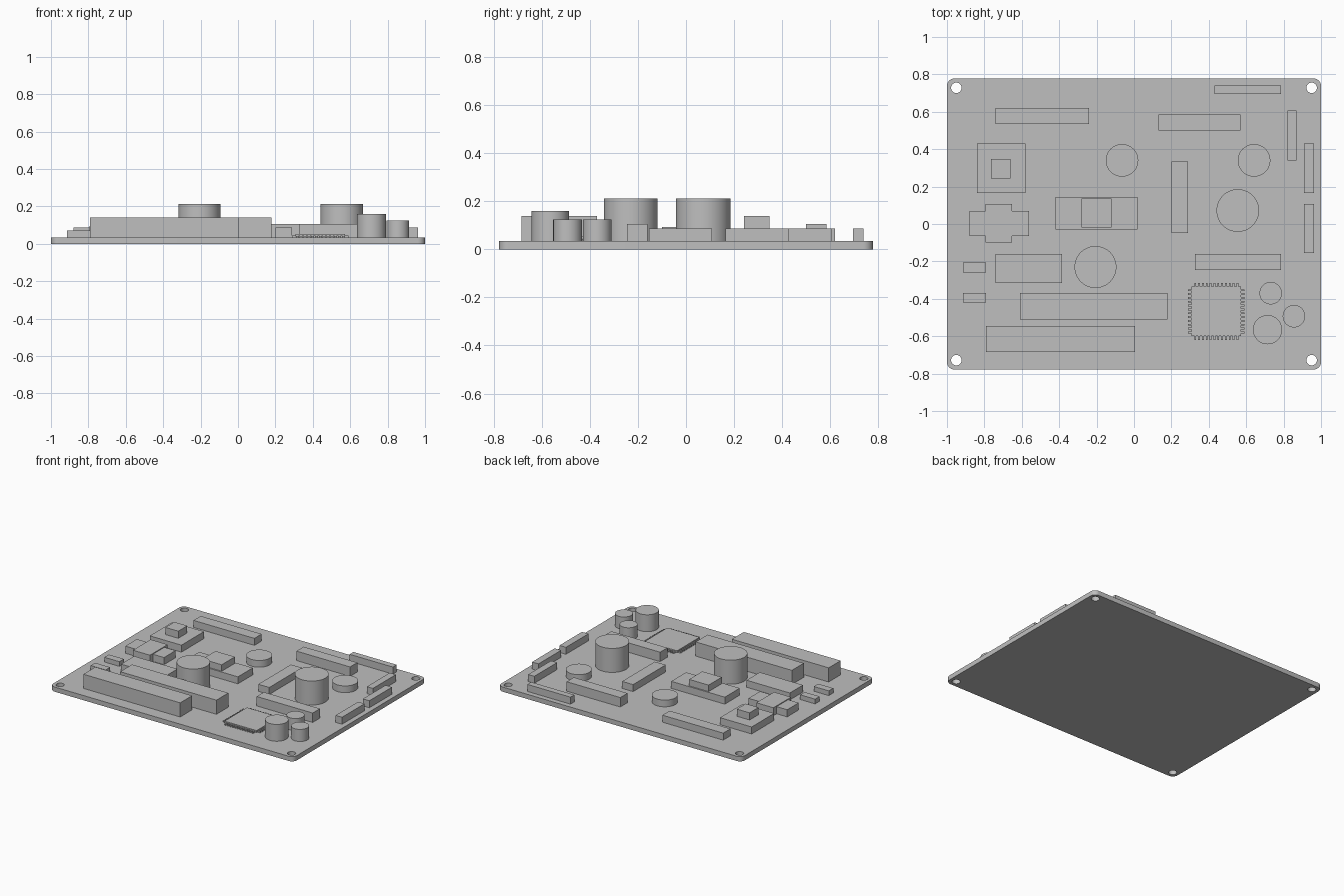
import bpy
import math
from mathutils import Matrix

old = bpy.data.objects.get("Cube")
if old:
    bpy.data.objects.remove(old, do_unlink=True)

grey = bpy.data.materials.new("plain_grey")
grey.use_nodes = True
grey.diffuse_color = (0.52, 0.52, 0.52, 1)
grey.node_tree.nodes["Principled BSDF"].inputs["Base Color"].default_value = grey.diffuse_color

BOARD_TOP = 0.035


def box(name, x0, x1, y0, y1, top, base=BOARD_TOP):
    bpy.ops.mesh.primitive_cube_add(size=1)
    ob = bpy.context.object
    ob.name = name
    centre = ((x0 + x1) / 2, (y0 + y1) / 2, (base + top) / 2)
    ob.data.transform(Matrix.Translation(centre) @ Matrix.Diagonal((x1 - x0, y1 - y0, top - base, 1)))
    ob.data.materials.append(grey)
    return ob


def can(name, x, y, radius, top):
    height = top - BOARD_TOP
    bpy.ops.mesh.primitive_cylinder_add(vertices=48, radius=radius, depth=height,
                                        location=(x, y, BOARD_TOP + height / 2))
    ob = bpy.context.object
    ob.name = name
    ob.data.materials.append(grey)
    bpy.ops.object.shade_smooth_by_angle(angle=math.radians(35))


def arc(cx, cy, radius, start, end, steps):
    angles = [start + (end - start) * i / steps for i in range(steps + 1)]
    return [(cx + radius * math.cos(a), cy + radius * math.sin(a)) for a in angles]


# Circuit board: rounded outline with four mounting holes
def make_board(half_x, half_y, corner, hole_radius, inset):
    outline = []
    loops = [outline]
    for i, (sx, sy) in enumerate([(1, 1), (-1, 1), (-1, -1), (1, -1)]):
        start = i * math.pi / 2
        outline += arc(sx * (half_x - corner), sy * (half_y - corner), corner,
                       start, start + math.pi / 2, 8)
        loops.append(arc(sx * (half_x - inset), sy * (half_y - inset), hole_radius,
                         0, math.tau, 32)[:-1])
    curve = bpy.data.curves.new("board_outline", "CURVE")
    curve.dimensions = "2D"
    curve.fill_mode = "BOTH"
    curve.extrude = BOARD_TOP / 2
    for loop in loops:
        spline = curve.splines.new("POLY")
        spline.points.add(len(loop) - 1)
        for point, (x, y) in zip(spline.points, loop):
            point.co = (x, y, 0, 1)
        spline.use_cyclic_u = True
    helper = bpy.data.objects.new("board_helper", curve)
    bpy.context.collection.objects.link(helper)
    bpy.context.view_layer.update()
    mesh = bpy.data.meshes.new_from_object(helper.evaluated_get(bpy.context.evaluated_depsgraph_get()))
    bpy.data.objects.remove(helper, do_unlink=True)
    mesh.transform(Matrix.Translation((0, 0, BOARD_TOP / 2)))
    mesh.materials.clear()
    mesh.materials.append(grey)
    board = bpy.data.objects.new("circuit_board", mesh)
    bpy.context.collection.objects.link(board)
    bpy.ops.object.select_all(action="DESELECT")
    board.select_set(True)
    bpy.context.view_layer.objects.active = board
    bpy.ops.object.shade_smooth_by_angle(angle=math.radians(35))


make_board(1.0, 0.778, 0.04, 0.028, 0.05)

# Long sockets along the front
box("front_socket", -0.79, 0.005, -0.685, -0.545, 0.14)
box("second_socket", -0.61, 0.18, -0.51, -0.37, 0.14)

# Pin headers
box("back_left_header", -0.74, -0.24, 0.535, 0.62, 0.087)
box("back_right_header", 0.13, 0.57, 0.5, 0.585, 0.105)
box("back_edge_header", 0.43, 0.785, 0.695, 0.74, 0.087)
box("corner_header", 0.82, 0.87, 0.34, 0.608, 0.087)
box("upper_side_header", 0.91, 0.963, 0.165, 0.43, 0.087)
box("lower_side_header", 0.91, 0.963, -0.155, 0.108, 0.087)
box("middle_header", 0.2, 0.29, -0.048, 0.335, 0.087)
box("right_header", 0.325, 0.785, -0.245, -0.16, 0.105)

# Stacked, crossed and single blocks
box("square_block", -0.84, -0.58, 0.165, 0.43, 0.087)
box("square_block_cap", -0.765, -0.66, 0.242, 0.347, 0.14, 0.087)
box("centre_block", -0.42, 0.02, -0.03, 0.145, 0.087)
box("centre_block_cap", -0.28, -0.12, -0.02, 0.135, 0.135, 0.087)
box("cross_block_wide", -0.88, -0.562, -0.065, 0.07, 0.088)
box("cross_block_deep", -0.793, -0.653, -0.1, 0.108, 0.094)
box("left_block", -0.74, -0.385, -0.315, -0.16, 0.087)
box("small_block_back", -0.915, -0.792, -0.26, -0.207, 0.07)
box("small_block_front", -0.915, -0.792, -0.42, -0.368, 0.07)

# Capacitors and flat discs
can("left_tall_capacitor", -0.206, -0.23, 0.112, 0.213)
can("right_tall_capacitor", 0.555, 0.072, 0.114, 0.213)
can("front_capacitor", 0.714, -0.565, 0.078, 0.16)
can("back_small_capacitor", 0.731, -0.37, 0.06, 0.125)
can("side_small_capacitor", 0.855, -0.493, 0.06, 0.125)
can("left_disc", -0.064, 0.34, 0.087, 0.085)
can("right_disc", 0.642, 0.34, 0.087, 0.085)

# Flat chip with rows of legs on all four sides
CHIP_X, CHIP_Y, HALF, LEG, COUNT = 0.44, -0.467, 0.132, 0.02, 12
box("chip_body", CHIP_X - HALF, CHIP_X + HALF, CHIP_Y - HALF, CHIP_Y + HALF, 0.053, 0.039)
for i in range(COUNT):
    along = (i - (COUNT - 1) / 2) * 0.0205
    for side in (-1, 1):
        inner, outer = sorted((side * HALF * 0.95, side * (HALF + LEG)))
        box("chip_leg", CHIP_X + along - 0.005, CHIP_X + along + 0.005,
            CHIP_Y + inner, CHIP_Y + outer, 0.045)
        box("chip_leg", CHIP_X + inner, CHIP_X + outer,
            CHIP_Y + along - 0.005, CHIP_Y + along + 0.005, 0.045)
